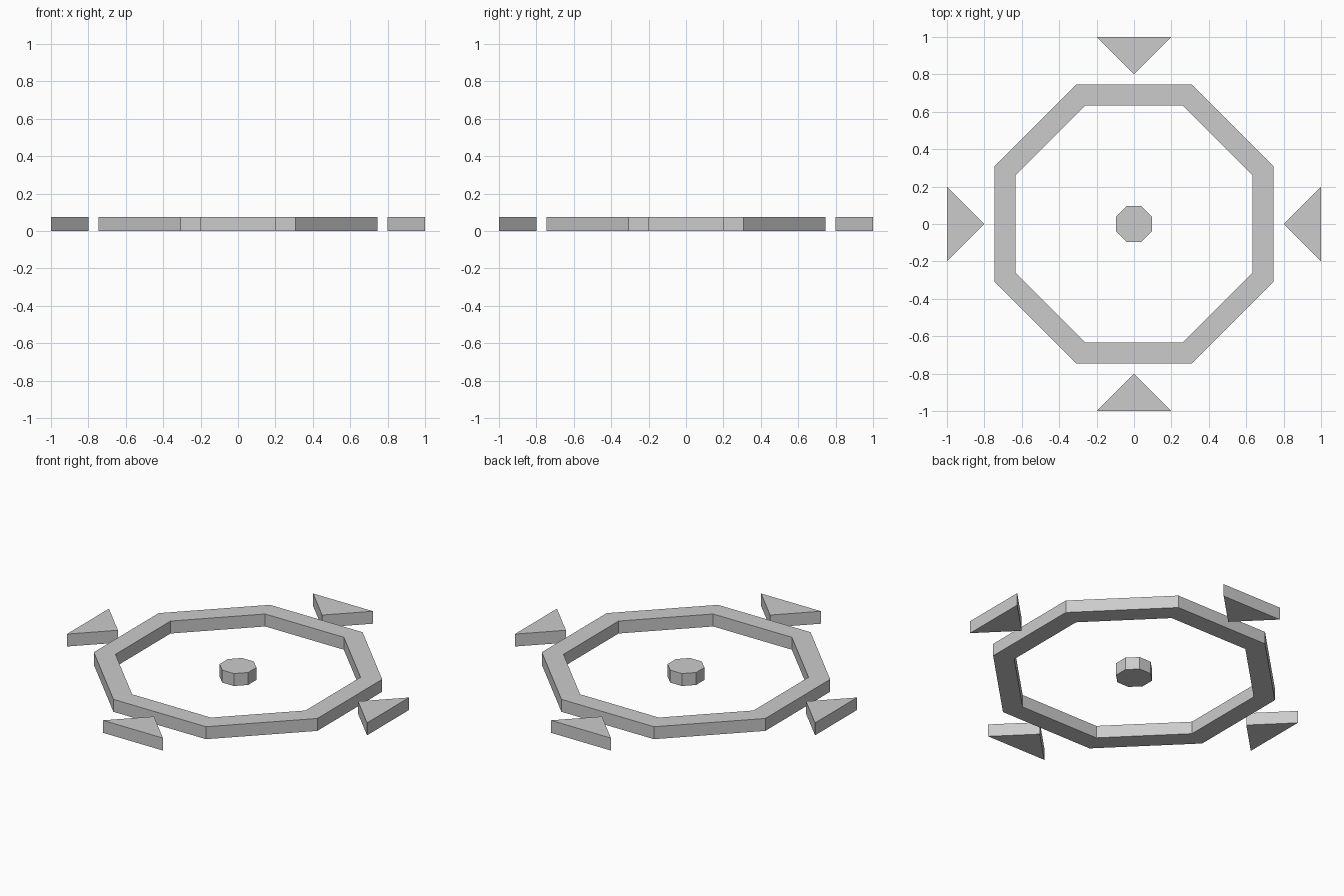
import bpy, bmesh
from math import cos, sin, pi

if "Cube" in bpy.data.objects:
    bpy.data.objects.remove(bpy.data.objects["Cube"])

HEIGHT = 0.075


def octagon(apothem):
    """Corner points of an octagon with flat sides facing the axes."""
    r = apothem / cos(pi / 8)
    return [(r * cos(pi / 8 + i * pi / 4), r * sin(pi / 8 + i * pi / 4)) for i in range(8)]


def make_object(name, bm):
    bmesh.ops.recalc_face_normals(bm, faces=bm.faces)
    mesh = bpy.data.meshes.new(name)
    bm.to_mesh(mesh)
    bm.free()
    obj = bpy.data.objects.new(name, mesh)
    bpy.context.collection.objects.link(obj)
    return obj


def prism(name, points):
    """Extrude a flat outline up to the plate height."""
    bm = bmesh.new()
    base = bm.faces.new([bm.verts.new((x, y, 0)) for x, y in points])
    result = bmesh.ops.extrude_face_region(bm, geom=[base], use_keep_orig=True)
    top = [v for v in result["geom"] if isinstance(v, bmesh.types.BMVert)]
    bmesh.ops.translate(bm, verts=top, vec=(0, 0, HEIGHT))
    return make_object(name, bm)


def ring(name, outer, inner):
    """Octagonal frame with a rectangular cross-section."""
    bm = bmesh.new()
    section = [(outer, 0), (outer, HEIGHT), (inner, HEIGHT), (inner, 0)]
    loops = [[bm.verts.new((x, y, z)) for x, y in octagon(a)] for a, z in section]
    for k in range(4):
        a, b = loops[k], loops[(k + 1) % 4]
        for i in range(8):
            j = (i + 1) % 8
            bm.faces.new((a[i], a[j], b[j], b[i]))
    return make_object(name, bm)


# Octagonal frame and centre hub
ring("octagonal_ring", 0.745, 0.633)
prism("centre_hub", octagon(0.095))

# Four pointers aimed at the centre
for i, side in enumerate(("right", "back", "left", "front")):
    pointer = prism(side + "_pointer", [(0.8, 0), (1.0, -0.2), (1.0, 0.2)])
    pointer.rotation_euler.z = i * pi / 2
